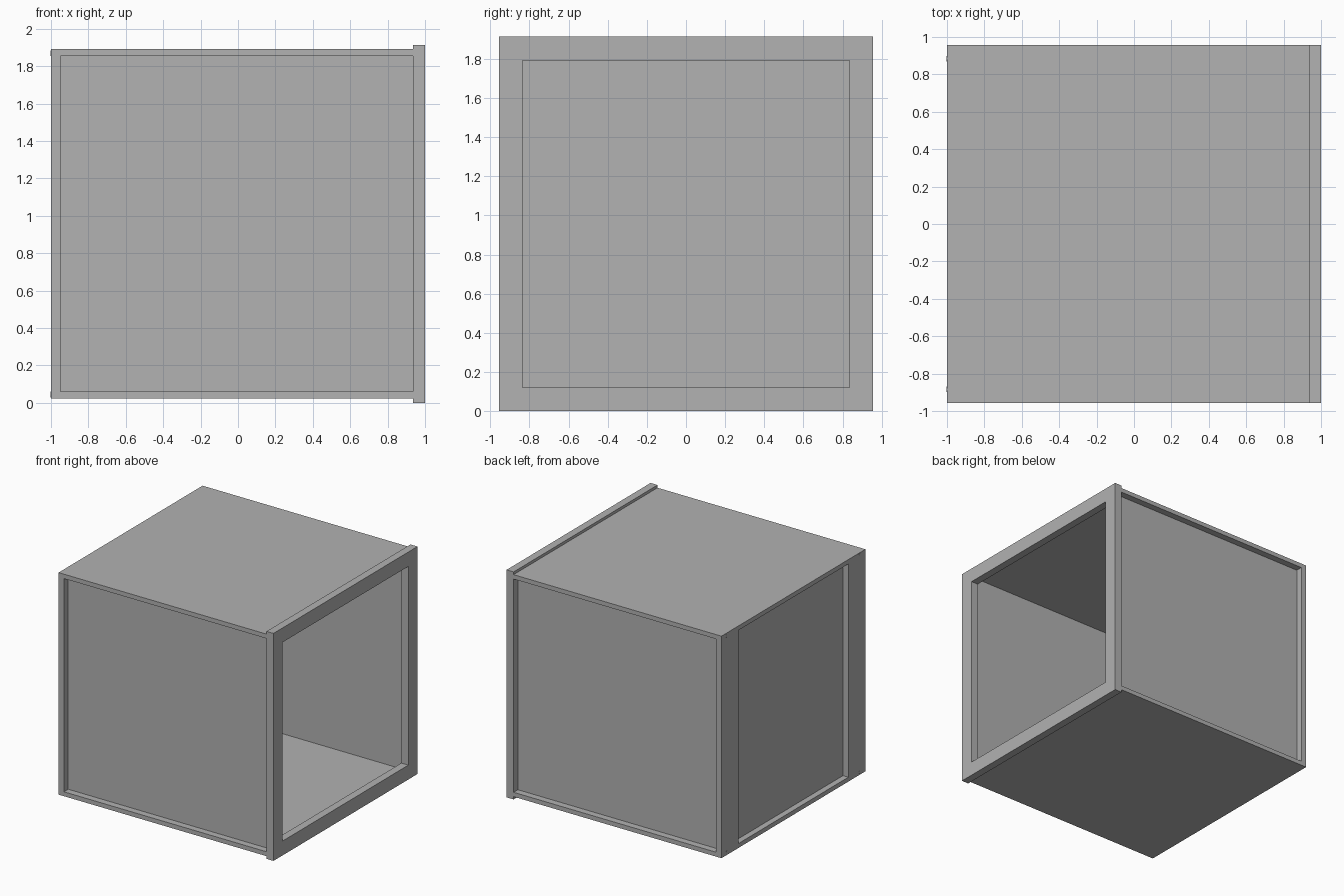
import bpy
import math

cube = bpy.data.objects.get("Cube")
if cube:
    bpy.data.objects.remove(cube, do_unlink=True)

grey = bpy.data.materials.new("plain grey")
grey.use_nodes = True
colour = (0.445, 0.445, 0.445, 1)
grey.diffuse_color = colour
grey.node_tree.nodes["Principled BSDF"].inputs["Base Color"].default_value = colour


def box(name, x, y, z):
    """Box spanning the given (low, high) range on each axis."""
    spans = (x, y, z)
    bpy.ops.mesh.primitive_cube_add(size=1, location=[(a + b) / 2 for a, b in spans])
    ob = bpy.context.object
    ob.name = name
    ob.scale = [b - a for a, b in spans]
    bpy.ops.object.transform_apply(location=False, rotation=False, scale=True)
    ob.data.materials.append(grey)
    return ob


def mirrored(centre, low, high, sign):
    """Range measured outward from a centre, on the chosen side."""
    return sorted((centre + sign * low, centre + sign * high))


HALF = 0.957            # half depth and half height of the lip
MID = HALF              # middle height
INNER, OUTER = 0.897, 0.934   # top and bottom board distances from the middle
LIP = 0.935             # where the rim around the opening starts
POST = -0.95            # inner face of the rear posts
OPEN = 0.836            # half size of the opening

for sign, side, level in ((-1, "front", "bottom"), (1, "back", "top")):
    # Top and bottom boards
    box(level + "_board", (-1, LIP), (-HALF, HALF), mirrored(MID, INNER, OUTER, sign))
    # Recessed side walls
    box(side + "_wall", (POST, LIP), mirrored(0, 0.858, 0.9, sign),
        (MID - INNER, MID + INNER))
    # Wide flat posts on the closed end
    box(side + "_post", (-1, POST), mirrored(0, 0.73, HALF, sign),
        (MID - INNER, MID + INNER))
    # Raised rim around the opening
    box(level + "_rim", (LIP, 1), (-HALF, HALF), mirrored(MID, OPEN, HALF, sign))
    box(side + "_rim", (LIP, 1), mirrored(0, OPEN, HALF, sign),
        (MID - OPEN, MID + OPEN))

# Recessed panel of the closed end
box("end_panel", (POST, -0.912), (-0.858, 0.858), (MID - INNER, MID + INNER))

# Small screw heads in the corners of the closed end
for sy in (-1, 1):
    for sz in (-1, 1):
        bpy.ops.mesh.primitive_cylinder_add(
            vertices=16, radius=0.015, depth=0.006,
            location=(-0.999, sy * 0.884, MID + sz * 0.912),
            rotation=(0, math.pi / 2, 0))
        screw = bpy.context.object
        screw.name = "screw_head"
        screw.data.materials.append(grey)
